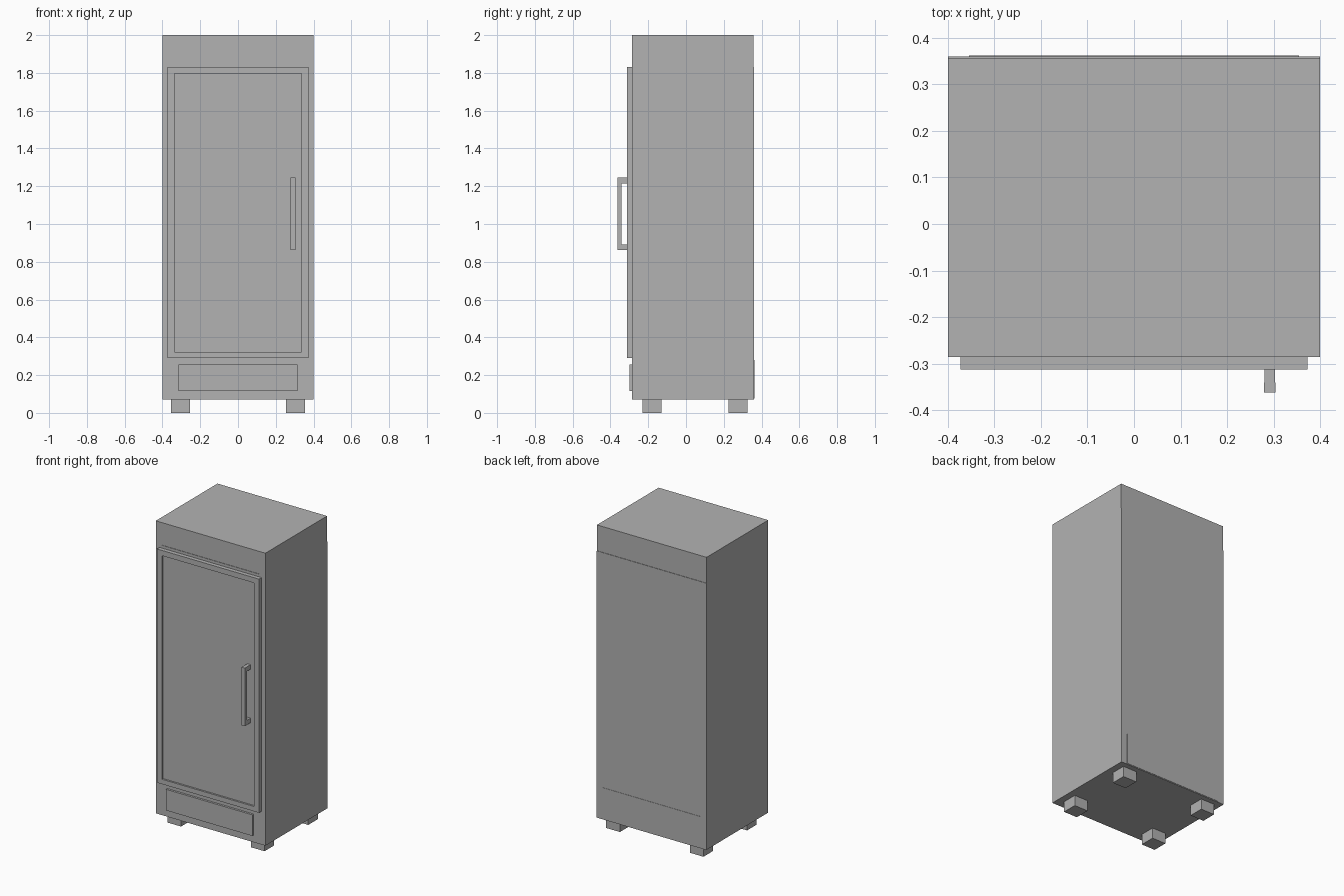
import bpy
import bmesh
from mathutils import Vector

old = bpy.data.objects.get("Cube")
if old:
    bpy.data.objects.remove(old, do_unlink=True)

# One plain grey finish
GREY = (0.448, 0.448, 0.448, 1.0)
grey = bpy.data.materials.new("plain grey")
grey.diffuse_color = GREY
grey.use_nodes = True
grey.node_tree.nodes["Principled BSDF"].inputs["Base Color"].default_value = GREY


def add_box(bm, x, y, z):
    """Add a box spanning the given (low, high) ranges."""
    verts = bmesh.ops.create_cube(bm, size=1)["verts"]
    for v in verts:
        v.co = Vector([r[0] if c < 0 else r[1] for c, r in zip(v.co, (x, y, z))])


def recess_front(bm, x, z, depth):
    """Inset the front face to a rectangle and push it inwards."""
    bm.normal_update()
    face = min(bm.faces, key=lambda f: f.calc_center_median().y)
    mid = face.calc_center_median()
    front = mid.y
    bmesh.ops.inset_individual(bm, faces=[face], thickness=0.01)
    rim = list(face.verts)
    spots = [(x[v.co.x > mid.x], front, z[v.co.z > mid.z]) for v in rim]
    for v, spot in zip(rim, spots):
        v.co = spot
    # Straight walls between the front rim and the sunken panel
    result = bmesh.ops.extrude_discrete_faces(bm, faces=[face])
    bmesh.ops.translate(bm, verts=result["faces"][0].verts, vec=(0, depth, 0))


def finish(name, bm):
    bmesh.ops.recalc_face_normals(bm, faces=bm.faces)
    mesh = bpy.data.meshes.new(name)
    bm.to_mesh(mesh)
    bm.free()
    mesh.materials.append(grey)
    obj = bpy.data.objects.new(name, mesh)
    bpy.context.collection.objects.link(obj)
    return obj


def box(name, x, y, z, recess=None):
    bm = bmesh.new()
    add_box(bm, x, y, z)
    if recess:
        recess_front(bm, *recess)
    return finish(name, bm)


# Cabinet with a shallow sunken header panel
box("cabinet", (-0.4, 0.4), (-0.286, 0.357), (0.07, 2.0),
    recess=((-0.355, 0.355), (1.85, 1.96), 0.003))

# Back sheet and the cover over the lower compartment
box("back_panel", (-0.4, 0.4), (0.357, 0.36), (0.07, 1.83))
box("back_lower_cover", (-0.355, 0.355), (0.36, 0.362), (0.075, 0.28))

# Door with a sunken centre panel
box("door", (-0.373, 0.373), (-0.313, -0.286), (0.29, 1.832),
    recess=((-0.336, 0.336), (0.322, 1.797), 0.012))

# Lower front grille cover
box("lower_front_panel", (-0.315, 0.315), (-0.3, -0.286), (0.117, 0.256))

# Handle: upright grip on two posts
box("handle_grip", (0.279, 0.304), (-0.362, -0.341), (0.862, 1.245))
for name, low in (("handle_lower_post", 0.862), ("handle_upper_post", 1.215)):
    box(name, (0.28, 0.303), (-0.341, -0.3), (low, low + 0.03))

# Four square feet
for side, x in (("left", 0.305), ("right", -0.305)):
    for end, y in (("front", -0.18), ("back", 0.275)):
        box(f"{end}_{side}_foot", (x - 0.05, x + 0.05),
            (y - 0.05, y + 0.05), (0, 0.07))
